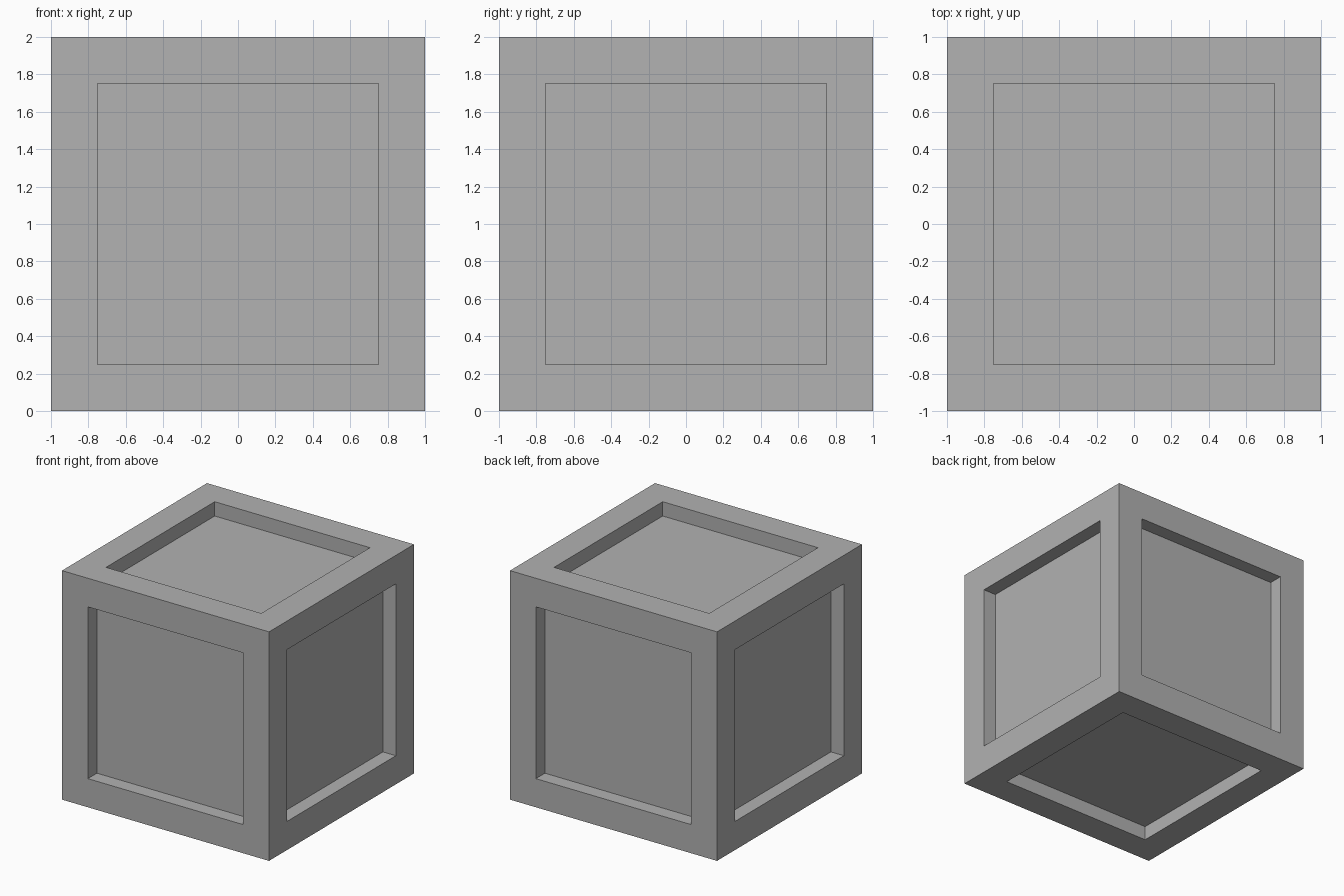
import bpy
import bmesh

HALF = 1.0      # half the cube side
BORDER = 0.25   # width of the frame around each panel
DEPTH = 0.125   # how far each panel is sunk

if "Cube" in bpy.data.objects:
    bpy.data.objects.remove(bpy.data.objects["Cube"], do_unlink=True)

# Plain grey material
grey = bpy.data.materials.new("plain_grey")
grey.use_nodes = True
colour = (0.445, 0.445, 0.445, 1.0)
grey.diffuse_color = colour
grey.node_tree.nodes["Principled BSDF"].inputs["Base Color"].default_value = colour

# Crate body: a cube with a sunken square panel on every side
bm = bmesh.new()
bmesh.ops.create_cube(bm, size=2 * HALF)
sides = list(bm.faces)
bmesh.ops.inset_individual(bm, faces=sides, thickness=BORDER, use_even_offset=True)

# Push each panel straight in, leaving square walls
for panel in sides:
    inward = -panel.normal.copy()
    pushed = bmesh.ops.extrude_discrete_faces(bm, faces=[panel])["faces"][0]
    bmesh.ops.translate(bm, verts=pushed.verts, vec=inward * DEPTH)

# Stand it on the ground
bmesh.ops.translate(bm, verts=bm.verts, vec=(0, 0, HALF))
bmesh.ops.recalc_face_normals(bm, faces=bm.faces)

mesh = bpy.data.meshes.new("crate_body")
bm.to_mesh(mesh)
bm.free()
mesh.materials.append(grey)
bpy.context.collection.objects.link(bpy.data.objects.new("crate_body", mesh))
